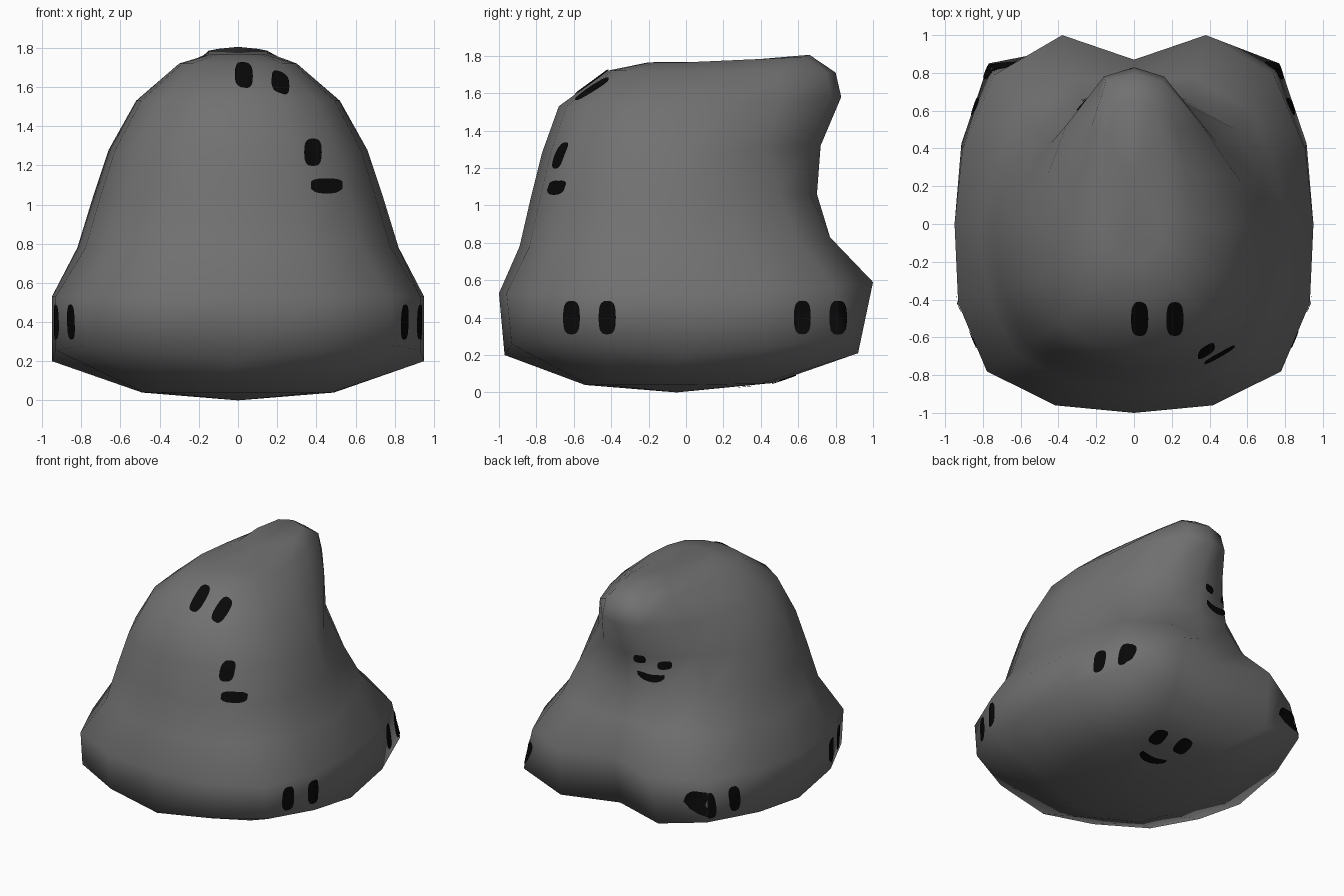
import bpy, bmesh, math
from mathutils import Vector
from mathutils.bvhtree import BVHTree

if "Cube" in bpy.data.objects:
    bpy.data.objects.remove(bpy.data.objects["Cube"])


def material(name, rgb):
    m = bpy.data.materials.new(name)
    m.diffuse_color = (*rgb, 1)
    m.use_nodes = True
    m.node_tree.nodes["Principled BSDF"].inputs["Base Color"].default_value = m.diffuse_color
    return m


GREY = material("slate grey", (0.165, 0.165, 0.165))
BLACK = material("black", (0.0025, 0.0025, 0.0025))


def add_object(name, bm, mat):
    me = bpy.data.meshes.new(name)
    bm.to_mesh(me)
    me.materials.append(mat)
    for p in me.polygons:
        p.use_smooth = True
    ob = bpy.data.objects.new(name, me)
    bpy.context.collection.objects.link(ob)
    return ob


# Body rings: z front, z back, half width, front y, corner x/y, lobe x/y, middle back y
RINGS = [
    (0.04, 0.05, 0.49, -0.54, 0.38, 0.40, 0.20, 0.46, 0.43),
    (0.20, 0.21, 0.95, -0.97, 0.77, 0.85, 0.41, 0.92, 0.79),
    (0.53, 0.59, 0.95, -1.00, 0.74, 0.79, 0.38, 1.00, 0.87),
    (0.78, 0.83, 0.82, -0.89, 0.62, 0.60, 0.32, 0.77, 0.75),
    (1.04, 1.06, 0.74, -0.83, 0.54, 0.50, 0.28, 0.66, 0.70),
    (1.28, 1.32, 0.66, -0.77, 0.44, 0.43, 0.24, 0.65, 0.72),
    (1.53, 1.58, 0.52, -0.68, 0.36, 0.52, 0.16, 0.78, 0.83),
    (1.72, 1.71, 0.30, -0.42, 0.23, 0.50, 0.15, 0.75, 0.80),
    (1.765, 1.805, 0.15, -0.20, 0.15, 0.45, 0.10, 0.63, 0.66),
]
LOW = ((0, 1), (0.44, 0.96), (0.82, 0.78), (0.98, 0.42))     # boxy front quarter
HIGH = ((0, 1), (0.43, 0.94), (0.77, 0.77), (0.95, 0.43))    # rounder front quarter


def half_ring(zf, zb, w, yf, cx, cy, lx, ly, my):
    low = zf < 0.7
    lift = 0.08 if zf == 0.20 else 0         # raised corners of the hem
    pts = [(w * u, yf * v, zf + lift * math.sin(math.pi / 4 * i))
           for i, (u, v) in enumerate(LOW if low else HIGH)]
    pts.append((w, 0, zf))
    k5 = 0.8 if low else 0.6
    back = [((1 - k5) * cx + k5 * w, 0.5 * cy, lift * 0.5), (cx, cy, lift),
            (lx, ly, 0), (0, my, 0)]
    steps = 4 if zf > 1.74 else 3
    for k, (x, y, dz) in enumerate(back):
        pts.append((x, y, zf + (zb - zf) * min(1, (k + 1) / steps) + dz))
    return pts


# Body: sagging sack with two lobes low at the back and a bent tip on top
bm = bmesh.new()
loops = []
for row in RINGS:
    half = half_ring(*row)
    full = half + [(-x, y, z) for x, y, z in half[7:0:-1]]
    loops.append([bm.verts.new(c) for c in full])
for a, b in zip(loops, loops[1:]):
    for i in range(16):
        j = (i + 1) % 16
        bm.faces.new((a[i], a[j], b[j], b[i]))
bottom = bm.verts.new((0, -0.05, 0))
top = bm.verts.new((0, 0.25, 1.77))
for i in range(16):
    j = (i + 1) % 16
    bm.faces.new((loops[0][j], loops[0][i], bottom))
    bm.faces.new((loops[-1][i], loops[-1][j], top))
bmesh.ops.recalc_face_normals(bm, faces=bm.faces)
add_object("body", bm, GREY)
tree = BVHTree.FromBMesh(bm)


def painted(name, rows, closed, centre, up, direction=None):
    """Lay rows of flat 2D points on the body as a thin black patch."""
    hit, normal, _, _ = tree.find_nearest(Vector(centre))
    n = Vector(direction).normalized() if direction else normal
    up = Vector(up)
    up = (up - n * up.dot(n)).normalized()
    right = up.cross(n)
    out = bmesh.new()
    grid = []
    for row in rows:
        line = []
        for u, v in row:
            start = Vector(centre) + right * u + up * v + n * 0.4
            loc, nor, _, _ = tree.ray_cast(start, -n, 0.8)
            ok = loc is not None and nor.dot(n) > 0.35
            line.append(out.verts.new(loc + nor * 0.006) if ok else None)
        grid.append(line)
    faces = []
    for a, b in zip(grid, grid[1:]):
        for i in range(len(a) if closed else len(a) - 1):
            j = (i + 1) % len(a)
            faces.append((a[i], a[j], b[j], b[i]))
    if closed:
        faces.append(grid[-1])
    for f in faces:
        if all(f):                           # skip parts that slip round an edge
            out.faces.new(f)
    add_object(name, out, BLACK)


def eye(name, centre, w, h, up=(0, 0, 1), direction=None):
    rows = []
    for s in (1, 0.75, 0.5, 0.2):
        row = []
        for k in range(20):
            a = math.tau * k / 20
            c, d = math.cos(a), math.sin(a)
            row.append((s * w / 2 * math.copysign(abs(c) ** 0.7, c),
                        s * h / 2 * math.copysign(abs(d) ** 0.7, d)))
        rows.append(row)
    painted(name, rows, True, centre, up, direction)


def mouth(name, centre, w, thick, sag, up=(0, 0, 1), direction=None):
    rows = []
    for t in (-0.5, 0, 0.5):
        row = []
        for k in range(13):
            s = k / 6 - 1
            row.append((s * w / 2, sag * (s * s - 0.5) + t * thick * (1 - 0.5 * s ** 4)))
        rows.append(row)
    painted(name, rows, False, centre, up, direction)


# Eyes on the crown, laid on from above
for x in (0.03, 0.215):
    eye("crown_eye", (x, -0.5, 1.65), 0.09, 0.18, (0, 1, 0), (0, 0, 1))

# Eye and mouth on the front
eye("front_eye", (0.38, -0.65, 1.265), 0.09, 0.14, direction=(0, -1, 0))
mouth("front_mouth", (0.45, -0.66, 1.095), 0.16, 0.075, 0.005, direction=(0, -1, 0))

# Pairs of eyes low on both sides
for s in (1, -1):
    for y in (-0.61, -0.42, 0.62, 0.81):
        eye("side_eye", (s * 0.87, y, 0.4), 0.09, 0.18, (0, 0, 1), (s, 0, 0))

# Small face on the back under the tip
eye("back_eye", (-0.10, 0.71, 1.29), 0.09, 0.06)
eye("back_eye", (-0.28, 0.65, 1.27), 0.10, 0.06)
mouth("back_mouth", (-0.175, 0.68, 1.17), 0.20, 0.055, 0.025)

# Face on the underside
for x in (0.22, 0.0):
    eye("under_eye", (x, 0.52, 0.08), 0.115, 0.14, (0, 1, 0))
mouth("under_mouth", (0.11, 0.32, 0.05), 0.22, 0.07, 0.035, (0, 1, 0))
